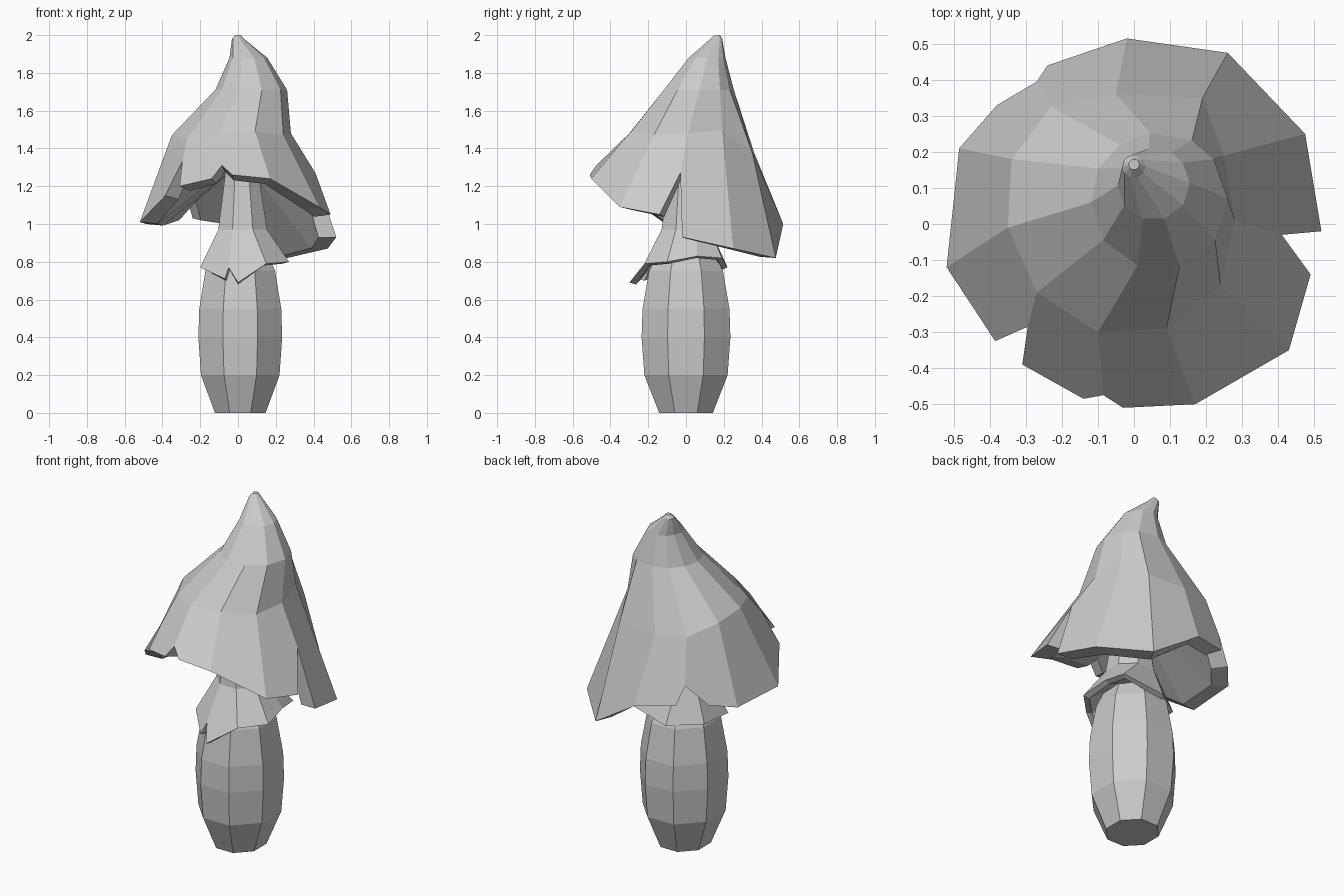
import bpy, bmesh, math
from mathutils import Vector

old = bpy.data.objects.get("Cube")
if old:
    bpy.data.objects.remove(old, do_unlink=True)

# One plain grey for everything
grey = bpy.data.materials.new("plain grey")
grey.use_nodes = True
colour = (0.6, 0.6, 0.6, 1)
grey.diffuse_color = colour
grey.node_tree.nodes["Principled BSDF"].inputs["Base Color"].default_value = colour


def finish(name, bm):
    """Turn the bmesh into a flat-shaded object."""
    mesh = bpy.data.meshes.new(name)
    bm.to_mesh(mesh)
    bm.free()
    mesh.materials.append(grey)
    obj = bpy.data.objects.new(name, mesh)
    bpy.context.collection.objects.link(obj)


def circle(centre_x, centre_y, radius, z, angles, stretch=1):
    return [Vector((centre_x + radius * math.cos(a),
                    centre_y + stretch * radius * math.sin(a), z)) for a in angles]


def add_ring(bm, points):
    return [bm.verts.new(p) for p in points]


def bridge(bm, lower, upper):
    """Join two closed rings of equal size with outward quads."""
    for i in range(len(lower)):
        j = (i + 1) % len(lower)
        bm.faces.new((lower[i], lower[j], upper[j], upper[i]))


def torn_shell(name, rings, hem, lip, lining_ring):
    """Closed rings from the top down, a torn hem, an inward lip and an underside.
    A hem entry is a list of one point, or a tear: [tip before, notch, tip after]."""
    bm = bmesh.new()
    loops = [add_ring(bm, ring) for ring in rings]
    bm.faces.new(loops[0])
    for upper, lower in zip(loops, loops[1:]):
        bridge(bm, lower, upper)
    top, neck = loops[-1], add_ring(bm, lining_ring)
    outer = [add_ring(bm, entry) for entry in hem]
    inner = [add_ring(bm, [lip(*p) for p in entry]) for entry in hem]
    for i in range(len(hem)):
        j = (i + 1) % len(hem)
        edge, fold = [(side[i][1:] or side[i]) + side[j][:2] for side in (outer, inner)]
        bm.faces.new([top[i], *edge, top[j]])
        for k in range(len(edge) - 1):
            bm.faces.new((edge[k + 1], edge[k], fold[k], fold[k + 1]))
        bm.faces.new([neck[j], *reversed(fold), neck[i]])
    finish(name, bm)


# Cap: leaning cone with three hanging flaps and a small tear at the front
shoulder = [Vector(p) for p in (
    (.28, .01, 1.48), (.25, .19, 1.5), (.19, .35, 1.38), (-.05, .36, 1.38),
    (-.23, .325, 1.39), (-.34, .18, 1.45), (-.35, -.01, 1.47), (-.27, -.19, 1.45),
    (-.1, -.3, 1.48), (.09, -.29, 1.49), (.24, -.17, 1.47))]
cap_hem = [
    [(.49, -.14, 1.05), (.41, -.03, 1.27), (.52, -.02, .93)],
    [(.475, .25, .87)],
    [(.26, .475, .82)],
    [(-.02, .515, 1.0)],
    [(-.24, .44, 1.03), (-.27, .395, 1.14), (-.38, .33, 1.03)],
    [(-.485, .21, 1.0)],
    [(-.52, -.12, 1.01)],
    [(-.385, -.325, 1.15), (-.295, -.285, 1.33), (-.31, -.39, 1.2)],
    [(-.14, -.485, 1.24), (-.085, -.475, 1.31), (-.03, -.51, 1.26)],
    [(.17, -.5, 1.24)],
    [(.43, -.35, 1.09)],
]
cap_angles = [math.atan2(p.y, p.x) for p in shoulder]
cap_rings = [circle(0, .165, .015, 2.0, cap_angles),
             circle(0, .16, .032, 1.98, cap_angles),
             circle(.055, .11, .1, 1.88, cap_angles),
             circle(.07, .065, .19, 1.71, cap_angles),
             shoulder]
# The lip folds inward, dipping more where the hem is high
torn_shell("cap", cap_rings, cap_hem,
           lambda x, y, z: (x * .82, y * .82, z - .08 * (z - .9)),
           circle(.01, .0, .08, 1.28, cap_angles))

# Skirt: thin collar round the neck, torn at the front
eighths = [math.radians(22.5 + 45 * k) for k in range(8)]
skirt_hem = [
    [(.25, .06, .83)], [(.23, .19, .82)], [(-.02, .22, .77)], [(-.19, .1, .78)],
    [(-.2, -.11, .77)],
    [(-.07, -.25, .71), (-.05, -.22, .77), (.0, -.3, .69)],
    [(.15, -.22, .79)], [(.27, -.1, .80)],
]
skirt_rings = [circle(.02, .0, .09, 1.3, eighths),
               circle(.025, .0, .14, .97, eighths)]
torn_shell("skirt", skirt_rings, skirt_hem,
           lambda x, y, z: (x * .88, y * .88, z - .01),
           circle(.015, .0, .12, .86, eighths))

# Stem: eight-sided, bulging low down, thin neck running up into the cap
stem = bmesh.new()
profile = [(.0, .145), (.2, .225), (.4, .24), (.55, .235), (.75, .2), (.95, .11), (1.5, .07)]
loops = [add_ring(stem, circle(.012, .0, radius, z, eighths, 1.06)) for z, radius in profile]
for lower, upper in zip(loops, loops[1:]):
    bridge(stem, lower, upper)
stem.faces.new(loops[0][::-1])
stem.faces.new(loops[-1])
finish("stem", stem)
